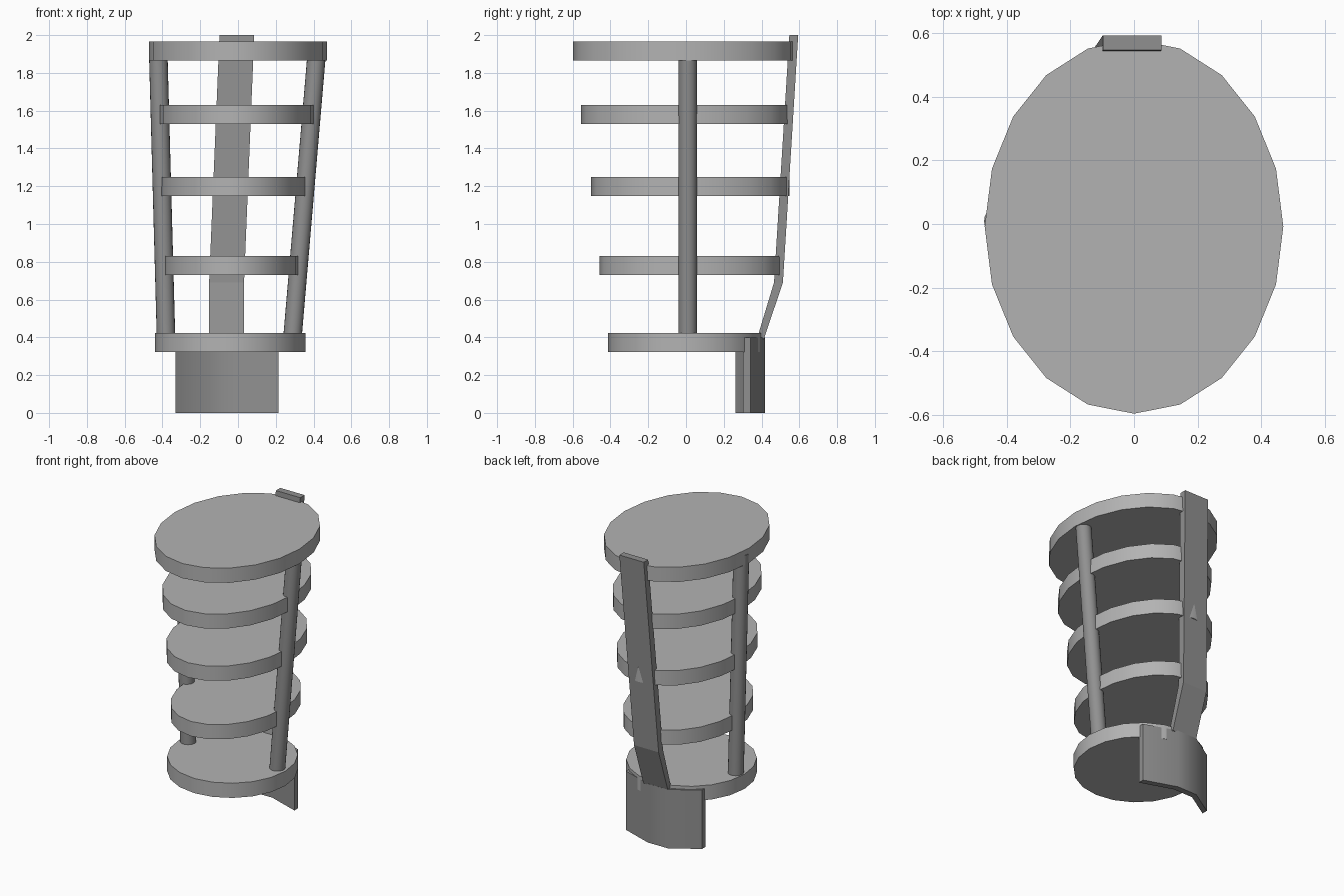
import bpy, math

if "Cube" in bpy.data.objects:
    bpy.data.objects.remove(bpy.data.objects["Cube"])


def grey(name, v):
    mat = bpy.data.materials.new(name)
    mat.diffuse_color = (v, v, v, 1)
    mat.use_nodes = True
    mat.node_tree.nodes["Principled BSDF"].inputs["Base Color"].default_value = mat.diffuse_color
    return mat


shelf_grey = grey("shelf_grey", 0.45)
frame_grey = grey("frame_grey", 0.28)


def loft(name, sections, mat, angle=30):
    """Closed solid through matching rings of points (counter-clockwise, bottom to top)."""
    n = len(sections[0])
    verts = [p for s in sections for p in s]
    faces = [list(range(n))[::-1],
             list(range((len(sections) - 1) * n, len(sections) * n))]
    for k in range(len(sections) - 1):
        a, b = k * n, (k + 1) * n
        faces += [(a + i, a + (i + 1) % n, b + (i + 1) % n, b + i) for i in range(n)]
    mesh = bpy.data.meshes.new(name)
    mesh.from_pydata(verts, [], faces)
    mesh.materials.append(mat)
    obj = bpy.data.objects.new(name, mesh)
    bpy.context.collection.objects.link(obj)
    if angle:
        bpy.ops.object.select_all(action='DESELECT')
        obj.select_set(True)
        bpy.context.view_layer.objects.active = obj
        bpy.ops.object.shade_smooth_by_angle(angle=math.radians(angle))
    return obj


def ellipse(cx, cy, z, rx, ry, n=20):
    return [(cx + rx * math.cos(math.tau * i / n),
             cy + ry * math.sin(math.tau * i / n), z) for i in range(n)]


def rect(z, x0, x1, y0, y1):
    return [(x0, y0, z), (x1, y0, z), (x1, y1, z), (x0, y1, z)]


# Stacked oval shelves: bottom z, centre x, centre y, radius x, radius y
shelves = [
    (0.322, -0.041, -0.001, 0.399, 0.411),
    (0.73, -0.034, 0.025, 0.358, 0.484),
    (1.148, -0.025, 0.023, 0.386, 0.525),
    (1.53, -0.007, -0.002, 0.410, 0.554),
    (1.866, 0.000, -0.008, 0.470, 0.589),
]
for i, (z, cx, cy, rx, ry) in enumerate(shelves):
    loft(f"shelf_{i + 1}", [ellipse(cx, cy, z, rx, ry), ellipse(cx, cy, z + 0.1, rx, ry)],
         shelf_grey)

# Slanted side poles
for name, xb, xt in (("left_pole", -0.380, -0.423), ("right_pole", 0.285, 0.419)):
    loft(name, [ellipse(xb, 0.009, 0.36, 0.049, 0.049),
                ellipse(xt, 0.009, 1.93, 0.049, 0.049)], frame_grey)

# Bent flat bar up the back
loft("back_bar", [rect(0.39, -0.153, 0.032, 0.375, 0.412),
                  rect(0.69, -0.153, 0.032, 0.466, 0.513),
                  rect(2.0, -0.098, 0.086, 0.547, 0.594)], frame_grey, angle=0)

# Curved plate at the foot of the bar
outer = [(0.214, 0.342), (-0.005, 0.417), (-0.153, 0.415), (-0.332, 0.303)]
inner = [(x, y - 0.041) for x, y in reversed(outer)]
loft("foot_plate", [[(x, y, z) for x, y in outer + inner] for z in (0.0, 0.4)],
     frame_grey, angle=50)
